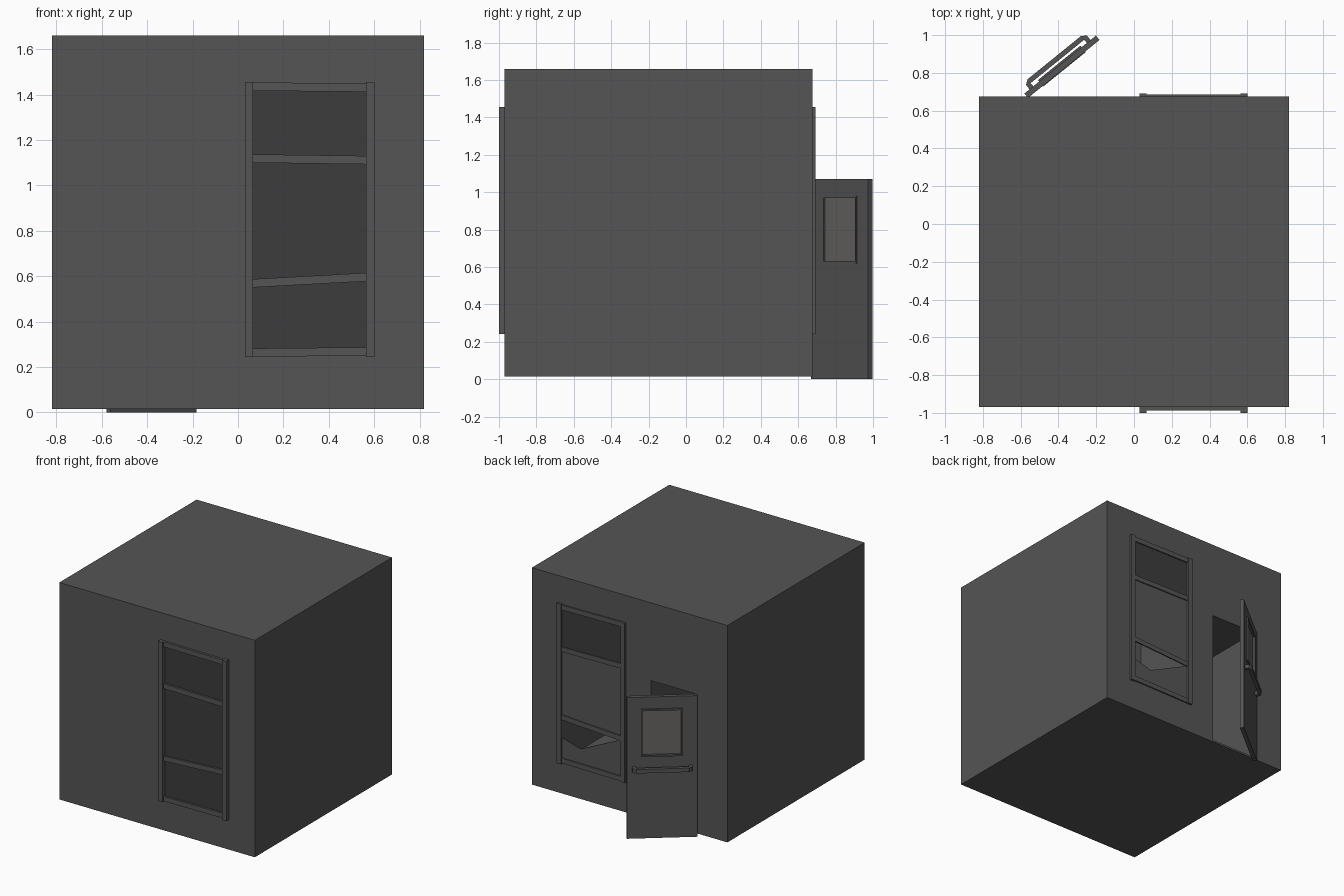
import bpy, bmesh
from math import radians
from mathutils import Matrix, Vector

if "Cube" in bpy.data.objects:
    bpy.data.objects.remove(bpy.data.objects["Cube"])


def material(name, r, g, b):
    m = bpy.data.materials.new(name)
    m.diffuse_color = (r, g, b, 1)
    m.use_nodes = True
    m.node_tree.nodes["Principled BSDF"].inputs["Base Color"].default_value = m.diffuse_color
    return m


WALL = material("wall_grey", 0.09, 0.09, 0.09)
GLASS = material("dark_glass", 0.045, 0.045, 0.045)
PANE = material("light_glass", 0.14, 0.13, 0.125)


def prism(name, pts, depth, mat=WALL, axis='Y', matrix=None):
    """Extrude a flat outline along Y (outline in x,z) or Z (outline in x,y)."""
    bm = bmesh.new()
    place = (lambda p, d: Vector((p[0], d, p[1]))) if axis == 'Y' else (lambda p, d: Vector((p[0], p[1], d)))
    rings = [[bm.verts.new(place(p, d)) for p in pts] for d in depth]
    n = len(pts)
    for i in range(n):
        j = (i + 1) % n
        bm.faces.new((rings[0][i], rings[0][j], rings[1][j], rings[1][i]))
    bm.faces.new(rings[0])
    bm.faces.new(rings[1])
    bmesh.ops.recalc_face_normals(bm, faces=bm.faces)
    me = bpy.data.meshes.new(name)
    bm.to_mesh(me)
    bm.free()
    me.materials.append(mat)
    ob = bpy.data.objects.new(name, me)
    bpy.context.collection.objects.link(ob)
    if matrix:
        ob.matrix_world = matrix
    return ob


def box(name, x, y, z, mat=WALL, matrix=None):
    pts = [(x[0], z[0]), (x[1], z[0]), (x[1], z[1]), (x[0], z[1])]
    return prism(name, pts, y, mat, 'Y', matrix)


FRONT, BACK = -0.97, 0.675

# Building block with recesses for the doorway and the broken back window
block = box("building", (-0.82, 0.82), (FRONT, BACK), (0.015, 1.66))
cutters = [box("doorway_cutter", (-0.565, -0.18), (0.15, 0.8), (0.03, 1.07)),
           box("window_cutter", (0.06, 0.57), (0.15, 0.8), (0.26, 1.43))]
for c in cutters:
    c.hide_render = True
    c.hide_viewport = True
    mod = block.modifiers.new(c.name, 'BOOLEAN')
    mod.object = c
    mod.operation = 'DIFFERENCE'
    mod.solver = 'EXACT'


# Window frames: two posts and four slightly crooked bars
def window_frame(side, wall, post, bar):
    for x in (0.03, 0.565):
        box(side + "_window_post", (x, x + 0.037), sorted((wall, wall + post)), (0.243, 1.455))
    for zl, zr in ((0.245, 0.25), (0.55, 0.578), (1.10, 1.093), (1.417, 1.412)):
        pts = [(0.06, zl), (0.57, zr), (0.57, zr + 0.037), (0.06, zl + 0.037)]
        prism(side + "_window_bar", pts, sorted((wall, wall + bar)))


window_frame("front", FRONT, -0.03, -0.018)
window_frame("back", BACK, 0.017, 0.01)

# Window filling: dark glass in front, one glass and two panels behind
box("front_window_glass", (0.06, 0.57), (FRONT - 0.003, FRONT + 0.001), (0.26, 1.43), GLASS)
PB = (BACK - 0.006, BACK + 0.001)
box("back_window_glass", (0.06, 0.57), PB, (1.12, 1.43), GLASS)
box("back_window_panel", (0.06, 0.57), PB, (0.58, 1.12))
prism("back_window_broken_panel",
      [(0.06, 0.26), (0.57, 0.26), (0.57, 0.44), (0.41, 0.395), (0.06, 0.56)], PB)

# Open door, built in its own frame and swung on the hinge
SWING = Matrix.Translation((-0.58, 0.691, 0)) @ Matrix.Rotation(radians(39), 4, 'Z')
U0, U1, Z0, Z1 = 0.10, 0.39, 0.62, 0.98
T = (-0.03, 0)
box("door_hinge_stile", (0, U0), T, (0, 1.07), matrix=SWING)
box("door_free_stile", (U1, 0.487), T, (0, 1.07), matrix=SWING)
box("door_lower_panel", (U0, U1), T, (0, Z0), matrix=SWING)
box("door_top_rail", (U0, U1), T, (Z1, 1.07), matrix=SWING)
box("door_pane", (U0, U1), (-0.022, -0.008), (Z0, Z1), PANE, SWING)
F = (-0.034, 0.01)
for x in (U0, U1 - 0.012):
    box("door_pane_trim", (x, x + 0.012), F, (Z0, Z1), matrix=SWING)
for z in (Z0, Z1 - 0.012):
    box("door_pane_trim", (U0 + 0.012, U1 - 0.012), F, (z, z + 0.012), matrix=SWING)

# Push bar standing off the door
prism("door_push_bar",
      [(0.035, 0), (0.035, 0.03), (0.06, 0.048), (0.425, 0.048), (0.45, 0.03), (0.45, 0),
       (0.425, 0), (0.425, 0.022), (0.06, 0.022), (0.06, 0)],
      (0.515, 0.545), WALL, 'Z', SWING)
